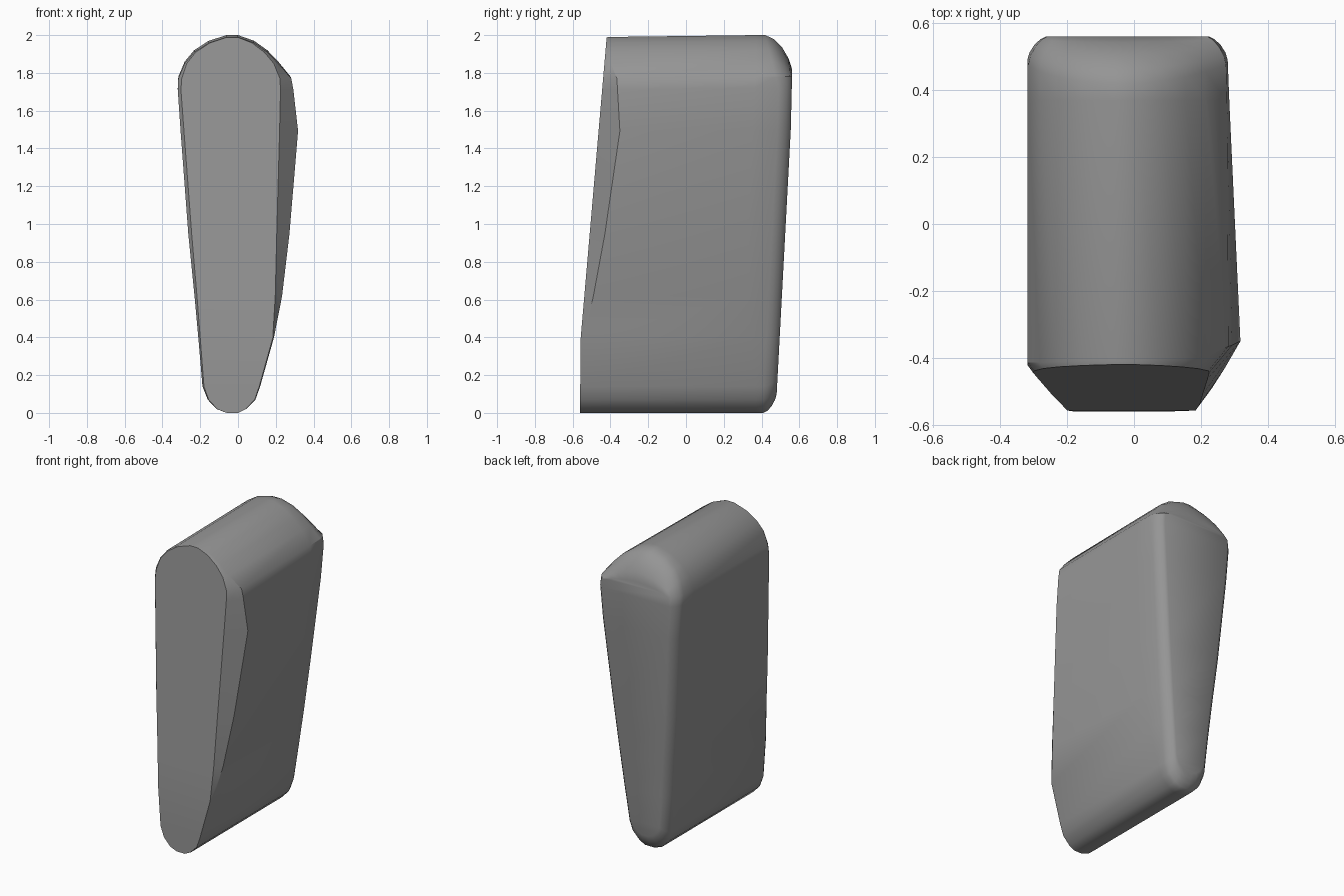
import bpy, bmesh

if "Cube" in bpy.data.objects:
    bpy.data.objects.remove(bpy.data.objects["Cube"])

# Tapered teardrop section, per height:
# z, front-face left/right, side-edge left/right, swell right, rear right
ROWS = [
    (0.00, -.060, .000, -.060, .000, .000, .000),
    (0.02, -.110, .040, -.112, .042, .040, .040),
    (0.07, -.155, .088, -.160, .092, .088, .086),
    (0.14, -.180, .112, -.188, .117, .114, .110),
    (0.40, -.200, .184, -.210, .190, .165, .145),
    (0.62, -.217, .197, -.230, .233, .195, .172),
    (0.95, -.245, .205, -.263, .272, .236, .208),
    (1.50, -.286, .220, -.304, .318, .276, .263),
    (1.72, -.302, .225, -.319, .293, .285, .280),
    (1.78, -.298, .222, -.316, .282, .278, .275),
    (1.86, -.272, .190, -.282, .213, .213, .213),
    (1.92, -.225, .140, -.232, .155, .155, .155),
    (1.97, -.150, .075, -.155, .085, .085, .085),
    (2.00, -.060, .000, -.060, .000, .000, .000),
]


def front_y(z):
    return -0.56 + 0.14 * max(0, z - 0.37) / 1.63


def back_y(z):
    return 0.48 + 0.08 * min(1, max(0, (z - 0.1) / 1.5))


def ring(right, left):
    # Right side going up, then left side going down
    return right + left[::-1]


rings = []

# Front face outline
rings.append(ring([(r[2], front_y(r[0]), r[0] * .994) for r in ROWS],
                  [(r[1], front_y(r[0]), r[0] * .994) for r in ROWS]))

# Edge behind the front bevel, wide on the right side
rings.append(ring(
    [(r[4], front_y(r[0]) + .01 + 1.05 * (r[4] - r[2]), r[0] * .995) for r in ROWS],
    [(r[3], front_y(r[0]) + .01 + .8 * (r[1] - r[3]), r[0] * .995) for r in ROWS]))

# Gentle swell of the right side ahead of the back edge
rings.append(ring([(r[5], 0.37 - 1.4 * (r[5] - r[6]), r[0]) for r in ROWS],
                  [(r[3], 0.37, r[0]) for r in ROWS]))


# Rounded back edge, with a deep chamfer at the top
def back_point(x, z, inset, f):
    depth = 0.07 + 0.07 * max(0, (z - 1.72) / .28)
    y0 = back_y(z) - depth
    z1 = z
    if z > 1.78:
        z1 = 1.78 + (z - 1.78) * .2
    elif z < 0.25:
        z1 = 0.25 - (0.25 - z) * .6
    cx = -0.03
    x1 = cx + (x - cx) * max(.7, 1 - .055 / max(abs(x - cx), .01))
    return (x + (x1 - x) * inset, y0 + (back_y(z1) - y0) * f, z + (z1 - z) * inset)


for inset, f in [(0, 0), (.12, .32), (.38, .64), (.7, .88), (1, 1)]:
    rings.append(ring([back_point(r[6], r[0], inset, f) for r in ROWS],
                      [back_point(r[3], r[0], inset, f) for r in ROWS]))

# Loft the rings and close both ends with strips
bm = bmesh.new()
loops = [[bm.verts.new(p) for p in pts] for pts in rings]
n = len(loops[0])
for a, b in zip(loops, loops[1:]):
    for i in range(n):
        j = (i + 1) % n
        bm.faces.new((a[i], a[j], b[j], b[i]))
for cap in (loops[0], loops[-1]):
    for i in range(len(ROWS) - 1):
        bm.faces.new((cap[i], cap[i + 1], cap[n - 2 - i], cap[n - 1 - i]))
bmesh.ops.recalc_face_normals(bm, faces=bm.faces)

mesh = bpy.data.meshes.new("wedge_body")
bm.to_mesh(mesh)
bm.free()
body = bpy.data.objects.new("wedge_body", mesh)
bpy.context.collection.objects.link(body)

# Dark grey finish
grey = bpy.data.materials.new("dark_grey")
grey.diffuse_color = (0.3, 0.3, 0.3, 1)
grey.use_nodes = True
grey.node_tree.nodes["Principled BSDF"].inputs["Base Color"].default_value = grey.diffuse_color
mesh.materials.append(grey)

bpy.context.view_layer.objects.active = body
body.select_set(True)
bpy.ops.object.shade_smooth_by_angle(angle=0.55)
